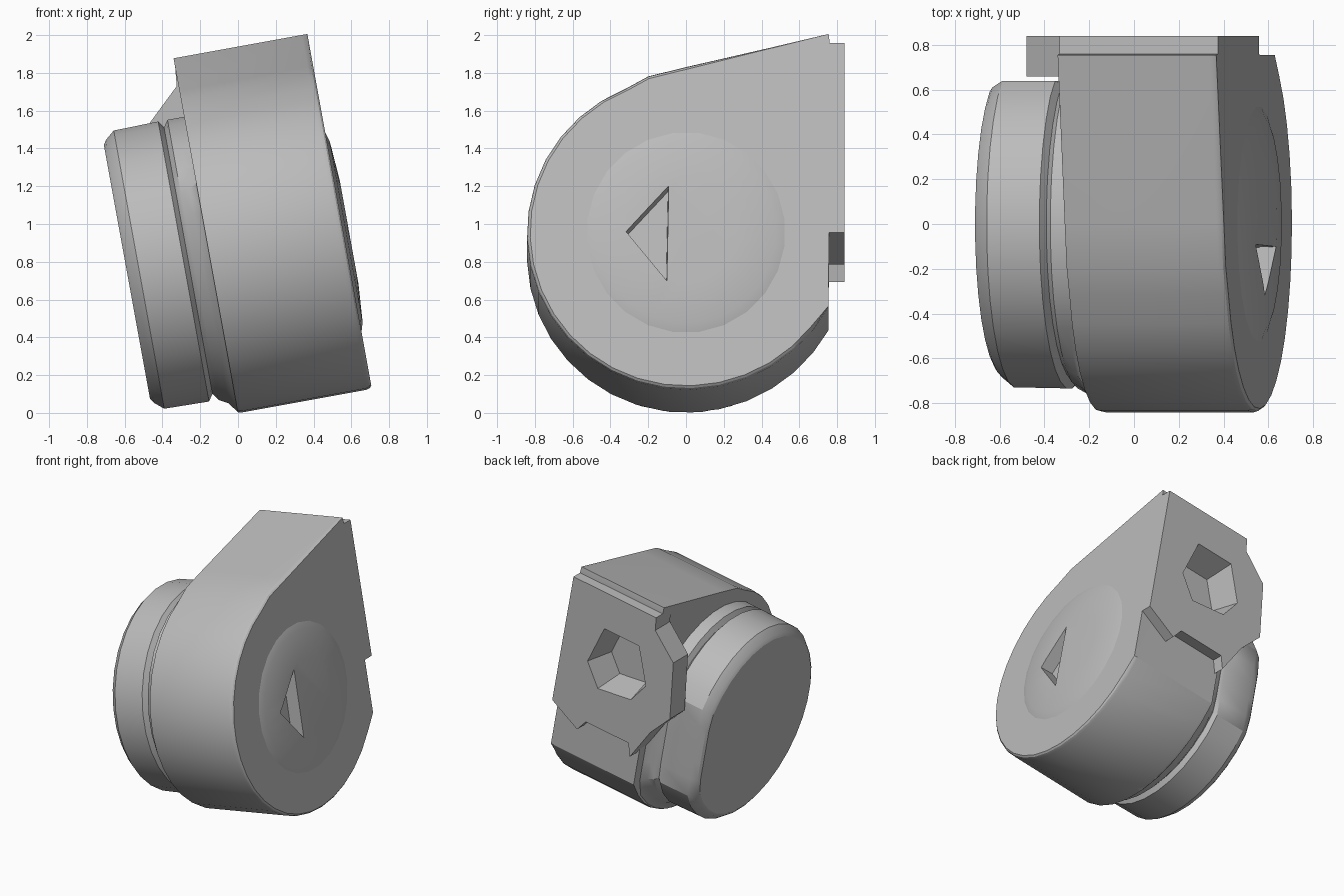
import bpy, bmesh, math
from mathutils import Matrix, Vector

cube = bpy.data.objects.get("Cube")
if cube:
    bpy.data.objects.remove(cube, do_unlink=True)

TILT = Matrix.Rotation(math.radians(-10.3), 4, 'Y')   # whole unit leans to its right
AXIS_W = 0.84                                         # height of the drum axis

grey = bpy.data.materials.new("housing_grey")
grey.use_nodes = True
grey.diffuse_color = (0.5, 0.5, 0.5, 1)
grey.node_tree.nodes["Principled BSDF"].inputs["Base Color"].default_value = grey.diffuse_color


def loft(name, rings):
    """Skin matching rings of points and cap both ends."""
    bm = bmesh.new()
    rows = [[bm.verts.new(TILT @ Vector(p)) for p in ring] for ring in rings]
    n = len(rows[0])
    for a, b in zip(rows, rows[1:]):
        for i in range(n):
            j = (i + 1) % n
            bm.faces.new((a[i], a[j], b[j], b[i]))
    bm.faces.new(rows[0])
    bm.faces.new(rows[-1])
    bmesh.ops.recalc_face_normals(bm, faces=bm.faces)
    mesh = bpy.data.meshes.new(name)
    bm.to_mesh(mesh)
    bm.free()
    mesh.materials.append(grey)
    obj = bpy.data.objects.new(name, mesh)
    bpy.context.collection.objects.link(obj)
    return obj


def carve(obj, cutters):
    """Cut the given shapes out of an object and bake the result."""
    for c in cutters:
        mod = obj.modifiers.new("cut", 'BOOLEAN')
        mod.operation = 'DIFFERENCE'
        mod.solver = 'EXACT'
        mod.object = c
    bpy.context.view_layer.update()
    deps = bpy.context.evaluated_depsgraph_get()
    mesh = bpy.data.meshes.new_from_object(obj.evaluated_get(deps))
    obj.modifiers.clear()
    obj.data = mesh


def smooth(obj, degrees):
    obj.data.shade_smooth()
    obj.data.set_sharp_from_angle(angle=math.radians(degrees))


# Scroll housing: round drum that runs out into a square outlet at the back
scroll = []
for i in range(23):
    a = math.radians(-28 - i * 10)
    scroll.append((0.855 * math.cos(a) if i < 7 else 0.842 * math.cos(a),
                   AXIS_W + 0.842 * math.sin(a)))
scroll += [(-0.2, 1.685), (0, 1.735), (0.755, 1.908), (0.76, 1.87)]


def scroll_ring(u, scale):
    ring = []
    for y, w in scroll:
        s = scale if y < 0.7 else 1          # the back plane keeps its full size
        ring.append((u, y * s, AXIS_W + (w - AXIS_W) * s))
    return ring


housing = loft("scroll_housing", [scroll_ring(0, 0.995), scroll_ring(0.02, 1),
                                  scroll_ring(0.69, 1), scroll_ring(0.71, 0.993),
                                  scroll_ring(0.72, 0.98)])


# Motor drum: chamfered disc, flat at the back, with a collar that flares except on top
def drum_ring(u, radius, flat, segments=32):
    pts = []
    for i in range(segments):
        a = math.tau * (i + 0.5) / segments
        r = min(radius, 0.757) if math.sin(a) > 0.5 else radius
        pts.append((u, min(flat, 0.975 * r * math.cos(a)), AXIS_W + r * math.sin(a)))
    return pts


drum = loft("motor_drum", [drum_ring(u, r, f) for u, r, f in (
    (-0.445, 0.685, 0.61), (-0.43, 0.71, 0.625), (-0.38, 0.752, 0.64), (-0.14, 0.757, 0.64),
    (-0.115, 0.72, 0.63), (-0.09, 0.757, 0.64), (-0.04, 0.785, 0.65), (0.0, 0.84, 0.68),
    (0.03, 0.84, 0.70))])

# Gently raised disc around the intake on the side face
dome = loft("intake_dome", [drum_ring(u, r, 1, 24) for u, r in (
    (0.69, 0.54), (0.72, 0.54), (0.735, 0.49), (0.75, 0.28))])

# Outlet flange: thick plate with a pointed lobe beside the housing and a stepped foot
outline = [(0.72, 1.86), (0, 1.86), (-0.01, 1.76), (-0.2, 1.58), (-0.25, 1.14),
           (-0.11, 0.96), (0.02, 0.7), (0.05, 0.8), (0.42, 0.8), (0.48, 0.71),
           (0.72, 0.84)]
flange = loft("outlet_flange", [[(u, y, w) for u, w in outline] for y in (0.66, 0.84)])

# Outlet opening: tapered six-sided recess
opening = [(0.4, 1.58), (0.1, 1.58), (-0.01, 1.3), (0.09, 1.14), (0.37, 1.1), (0.49, 1.27)]
rings = []
for y, s in ((0.87, 1.03), (0.62, 0.8)):
    rings.append([(0.24 + (u - 0.24) * s, y, 1.33 + (w - 1.33) * s) for u, w in opening])
outlet_cutter = loft("outlet_cutter", rings)

# Intake: shallow three-sided recess in the side face
intake = [(-0.32, 0.84), (-0.09, 1.09), (-0.1, 0.57)]
rings = []
for u, s in ((0.78, 1), (0.65, 0.93)):
    rings.append([(u, -0.17 + (y + 0.17) * s, 0.83 + (w - 0.83) * s) for y, w in intake])
intake_cutter = loft("intake_cutter", rings)

carve(housing, [outlet_cutter, intake_cutter])
carve(dome, [intake_cutter])
carve(flange, [outlet_cutter])
for c in (outlet_cutter, intake_cutter):
    bpy.data.objects.remove(c, do_unlink=True)

for obj in (housing, drum, dome):
    smooth(obj, 28)
